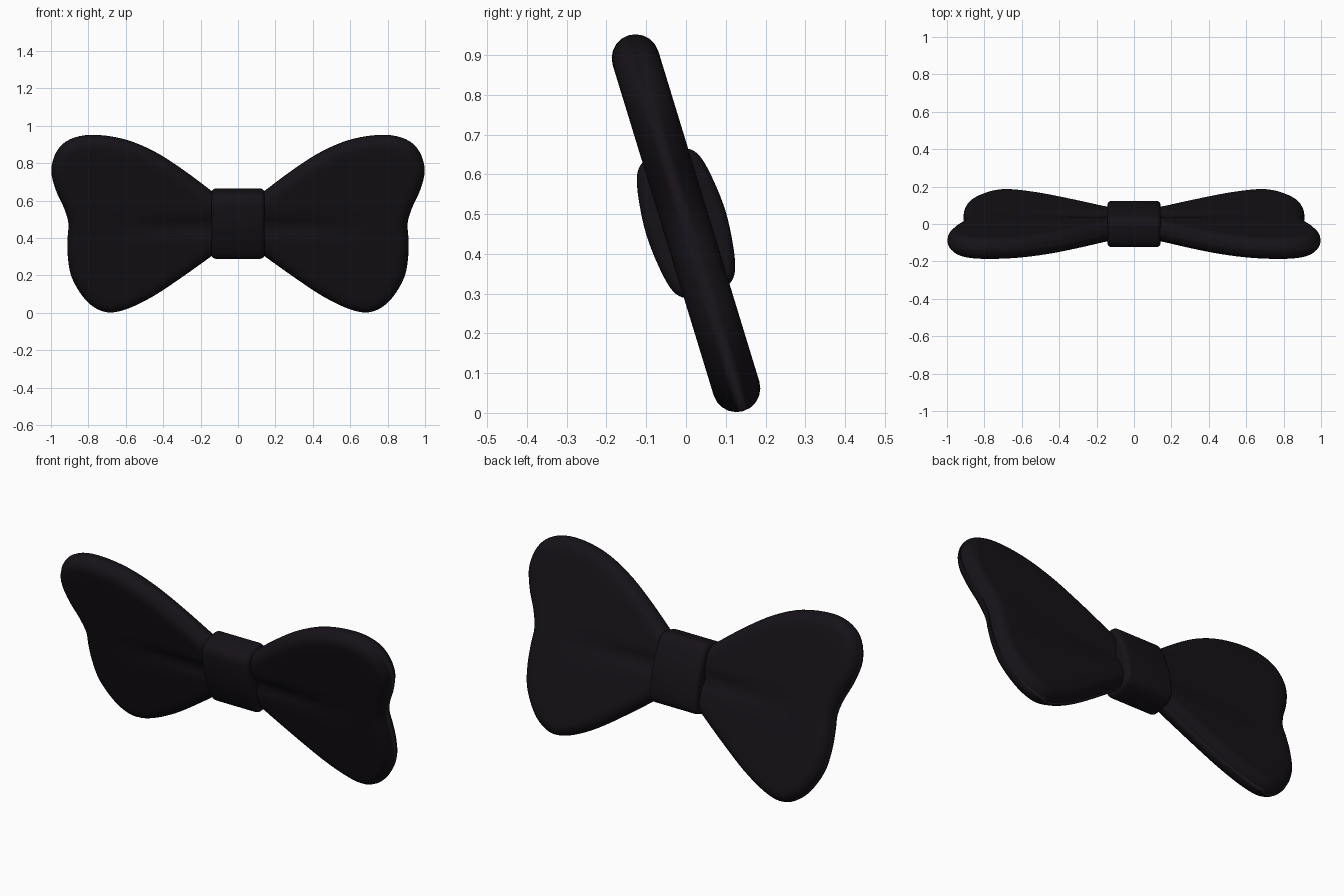
import bpy, bmesh, math
from mathutils import Vector

if "Cube" in bpy.data.objects:
    bpy.data.objects.remove(bpy.data.objects["Cube"])

TILT = math.radians(17)
CENTRE_Z = 0.477

fabric = bpy.data.materials.new("black_fabric")
fabric.diffuse_color = (0.008, 0.006, 0.009, 1)
fabric.use_nodes = True
fabric.node_tree.nodes["Principled BSDF"].inputs["Base Color"].default_value = fabric.diffuse_color


def spline(points, steps=4):
    """Closed smooth curve through 2D points."""
    p = [Vector(q) for q in points]
    n, out = len(p), []
    for i in range(n):
        a, b, c, d = p[i - 1], p[i], p[(i + 1) % n], p[(i + 2) % n]
        for k in range(steps):
            t = k / steps
            out.append(0.5 * (2 * b + (c - a) * t + (2 * a - 5 * b + 4 * c - d) * t * t
                              + (3 * b - 3 * c + d - a) * t ** 3))
    return out


def pillow(name, outline, centre, half, radius, place):
    """Flat slab with a rounded rim; outline runs clockwise."""
    n = len(outline)
    centre = Vector(centre)
    normals = []
    for i in range(n):
        t = (outline[(i + 1) % n] - outline[i - 1]).normalized()
        normals.append(Vector((-t.y, t.x)))
    rings = []
    for k in range(6):
        a = math.pi / 2 * k / 5
        d = radius * (1 - math.cos(a))
        h = half - radius + radius * math.sin(a)
        rings.append(([q - m * d for q, m in zip(outline, normals)], h))
    rim = rings[-1][0]
    for s in (0.9, 0.8, 0.7, 0.6, 0.5, 0.4, 0.3, 0.2, 0.1):
        rings.append(([centre + (q - centre) * s for q in rim], half))

    bm = bmesh.new()
    layers = []
    for side, sequence in ((-1, rings[::-1]), (1, rings)):
        for pts, h in sequence:
            layers.append([bm.verts.new(place(q.x, q.y, side * h)) for q in pts])
    for lo, hi in zip(layers, layers[1:]):
        for i in range(n):
            j = (i + 1) % n
            bm.faces.new((lo[i], lo[j], hi[j], hi[i]))
    for layer, side in ((layers[0], -1), (layers[-1], 1)):
        c = bm.verts.new(place(centre.x, centre.y, side * half))
        for i in range(n):
            bm.faces.new((layer[i], layer[(i + 1) % n], c))
    bmesh.ops.recalc_face_normals(bm, faces=bm.faces)
    for f in bm.faces:
        f.smooth = True
    mesh = bpy.data.meshes.new(name)
    bm.to_mesh(mesh)
    bm.free()
    ob = bpy.data.objects.new(name, mesh)
    bpy.context.collection.objects.link(ob)
    ob.location.z = CENTRE_Z
    ob.rotation_euler.x = TILT
    mesh.materials.append(fabric)
    return ob


# Wings: one outline in the tilted plane, mirrored, with a pleat fading outwards
front_outline = [
    (0.04, 0.57), (0.14, 0.65), (0.30, 0.77), (0.45, 0.865), (0.61, 0.93), (0.78, 0.953),
    (0.90, 0.928), (0.97, 0.865), (0.998, 0.765), (0.975, 0.66), (0.93, 0.56),
    (0.907, 0.48), (0.911, 0.40), (0.91, 0.30), (0.89, 0.19), (0.83, 0.085),
    (0.76, 0.023), (0.68, 0.001), (0.58, 0.025), (0.45, 0.09), (0.30, 0.19),
    (0.14, 0.305), (0.04, 0.38)]
wing_outline = spline([(x, (z - CENTRE_Z) * 1.038) for x, z in front_outline])


def place_wing(x, u, h):
    fade = max(0.0, 1 - (x - 0.1) / 0.65)
    groove = 0.4 * min(fade, 1) * math.exp(-(u / (0.03 + 0.05 * x)) ** 2)
    return (x, h * (1 - groove), u)


wings = pillow("wings", wing_outline, (0.55, 0.0), 0.06, 0.06, place_wing)
wings.modifiers.new("mirror", 'MIRROR')

# Centre knot: bulged side profile pushed sideways
quarter = [(0.0, 0.187), (0.04, 0.184), (0.068, 0.172), (0.086, 0.142), (0.098, 0.08)]
right = quarter + [(0.104, 0.0)] + [(v, -u) for v, u in quarter[::-1]]
profile = right + [(-v, u) for v, u in right[-2:0:-1]]
pillow("centre_knot", spline(profile), (0, 0), 0.143, 0.025,
       lambda v, u, h: (h, v, u))
